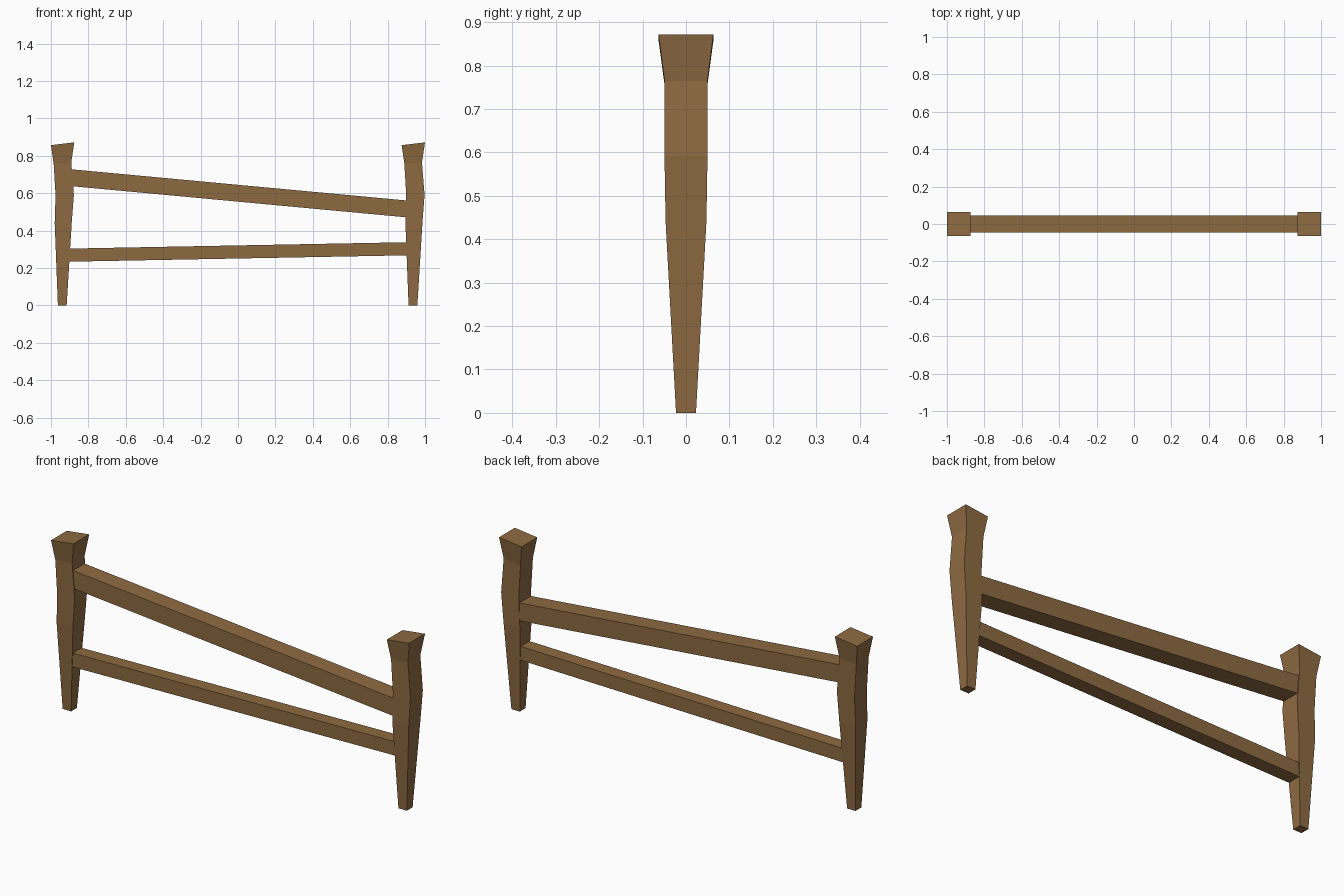
import bpy, bmesh

if "Cube" in bpy.data.objects:
    bpy.data.objects.remove(bpy.data.objects["Cube"])

wood = bpy.data.materials.new("brown wood")
wood.diffuse_color = (0.27, 0.146, 0.053, 1)
wood.use_nodes = True
wood.node_tree.nodes["Principled BSDF"].inputs["Base Color"].default_value = wood.diffuse_color


def loft(name, rings):
    """Skin a closed solid through a list of four-cornered rings."""
    bm = bmesh.new()
    loops = [[bm.verts.new(p) for p in ring] for ring in rings]
    for a, b in zip(loops, loops[1:]):
        for i in range(4):
            j = (i + 1) % 4
            bm.faces.new((a[i], a[j], b[j], b[i]))
    bm.faces.new(loops[0][::-1])
    bm.faces.new(loops[-1])
    bmesh.ops.recalc_face_normals(bm, faces=bm.faces)
    mesh = bpy.data.meshes.new(name)
    bm.to_mesh(mesh)
    bm.free()
    mesh.materials.append(wood)
    obj = bpy.data.objects.new(name, mesh)
    bpy.context.collection.objects.link(obj)
    return obj


# Crooked posts: height, x shift, half width in x, half depth in y, top tilt
SECTIONS = [
    (0.0, -0.002, 0.0235, 0.023, 0.0),
    (0.44, 0.003, 0.0455, 0.047, 0.0),
    (0.59, 0.011, 0.049, 0.0495, 0.0),
    (0.76, -0.001, 0.047, 0.0495, 0.004),
    (0.864, 0.0, 0.0625, 0.063, 0.0075),
]


def post(name, x):
    rings = []
    for z, dx, w, d, t in SECTIONS:
        rings.append([(x + dx + sx * w, sy * d, z + sx * t)
                      for sx, sy in ((-1, -1), (1, -1), (1, 1), (-1, 1))])
    return loft(name, rings)


# Slanted rails: centre height at each end, half height, half depth
def rail(name, z_left, z_right, h, d):
    rings = []
    for x, z in ((-0.93, z_left), (0.93, z_right)):
        rings.append([(x, sy * d, z + sz * h)
                      for sy, sz in ((-1, -1), (1, -1), (1, 1), (-1, 1))])
    return loft(name, rings)


post("left_post", -0.9375)
post("right_post", 0.9375)
rail("upper_rail", 0.686, 0.513, 0.045, 0.046)
rail("lower_rail", 0.268, 0.303, 0.035, 0.035)
